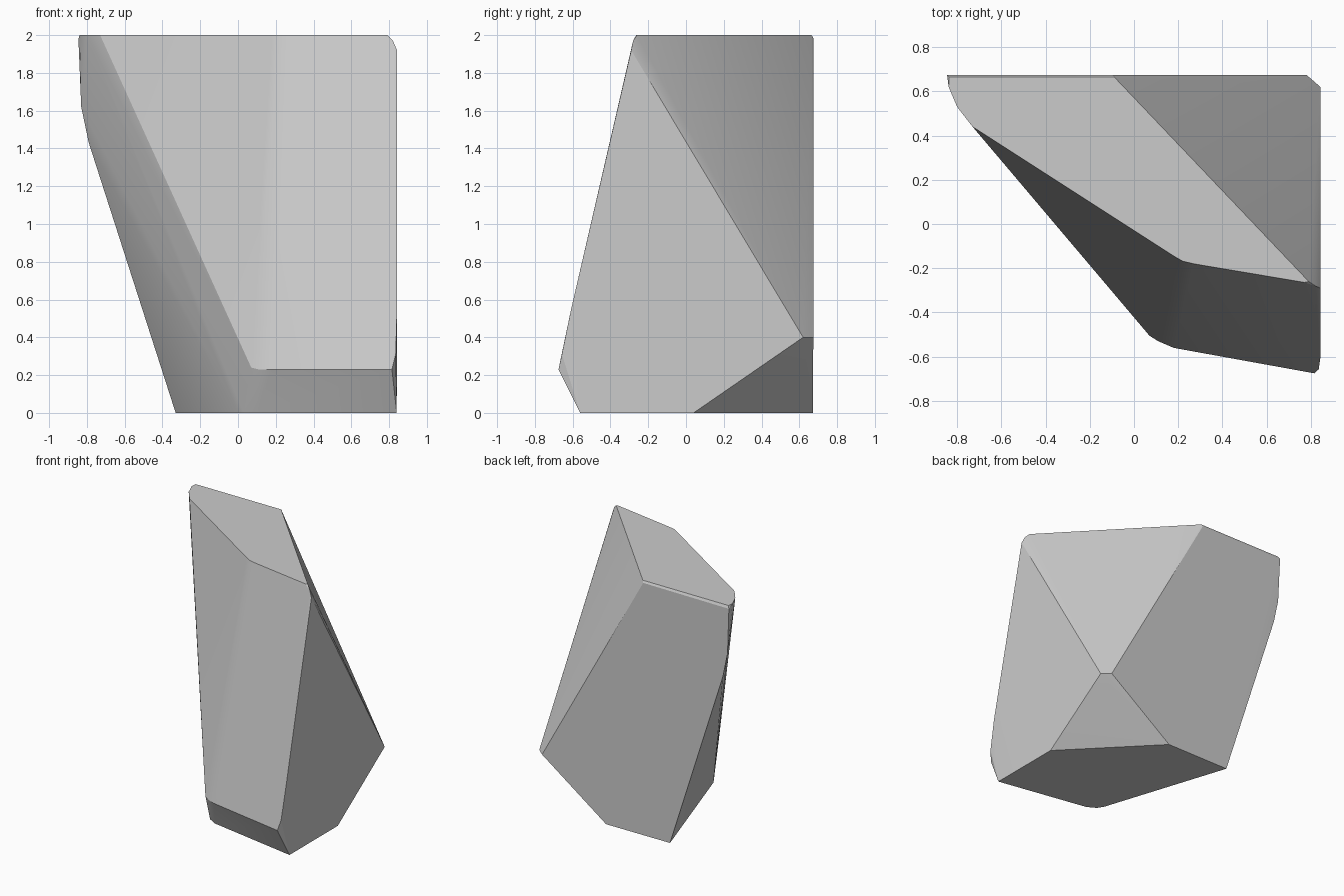
import bpy, bmesh
from math import radians

if "Cube" in bpy.data.objects:
    bpy.data.objects.remove(bpy.data.objects["Cube"])

# Corner groups of the faceted rock, listed by level
foot = [(-0.33, 0.67), (-0.28, 0.53), (0.0, -0.34), (0.03, -0.39), (0.10, -0.43),
        (0.84, -0.56), (0.84, 0.04), (0.81, 0.07), (0.225, 0.672)]
front_ledge = [(0.07, -0.505, 0.24), (0.11, -0.53, 0.23), (0.18, -0.56, 0.23),
               (0.815, -0.675, 0.23), (0.835, -0.657, 0.31), (0.842, -0.608, 0.55)]
back_points = [(0.842, 0.62, 0.40), (0.78, 0.674, 0.40), (-0.79, 0.67, 1.43),
               (-0.83, 0.67, 1.62), (-0.845, 0.674, 1.98), (-0.10, 0.674, 1.985)]
shoulder = [(0.842, -0.29, 1.92), (0.82, -0.28, 1.97)]
crown = [(-0.835, 0.665), (-0.838, 0.62), (-0.80, 0.53), (-0.73, 0.44),
         (0.18, -0.145), (0.22, -0.168), (0.27, -0.18), (0.77, -0.264),
         (0.79, -0.26), (-0.09, 0.665)]

# Wrap all corners in one convex shell
bm = bmesh.new()
points = [(x, y, 0) for x, y in foot] + front_ledge + back_points + shoulder
points += [(x, y, 2) for x, y in crown]
for p in points:
    bm.verts.new(p)
hull = bmesh.ops.convex_hull(bm, input=bm.verts)
bmesh.ops.delete(bm, geom=[v for v in bm.verts if not v.link_faces], context='VERTS')
bmesh.ops.dissolve_limit(bm, angle_limit=radians(1.0), verts=bm.verts[:], edges=bm.edges[:])
bmesh.ops.recalc_face_normals(bm, faces=bm.faces)

mesh = bpy.data.meshes.new("rock")
bm.to_mesh(mesh)
bm.free()
rock = bpy.data.objects.new("rock", mesh)
bpy.context.collection.objects.link(rock)

# Soften only the worn, shallow edges
bpy.context.view_layer.objects.active = rock
rock.select_set(True)
bpy.ops.object.shade_smooth_by_angle(angle=radians(20))
